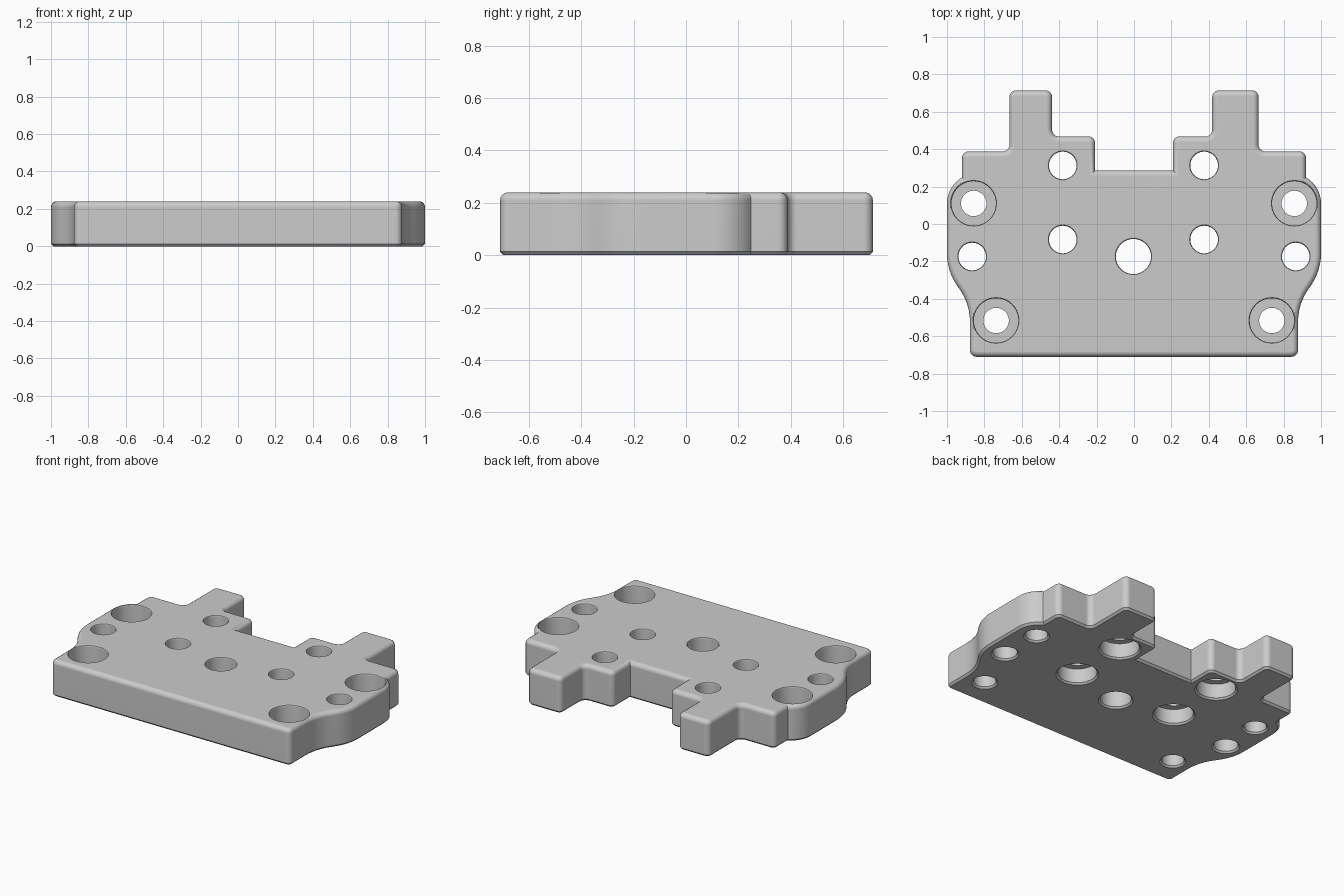
import bpy, bmesh, math
from mathutils import Vector

cube = bpy.data.objects.get("Cube")
if cube:
    bpy.data.objects.remove(cube, do_unlink=True)

HEIGHT, ROUND, CHAMFER = 0.24, 0.03, 0.013

grey = bpy.data.materials.new("plain grey")
grey.use_nodes = True
colour = (0.6, 0.6, 0.6, 1)
grey.diffuse_color = colour
grey.node_tree.nodes["Principled BSDF"].inputs["Base Color"].default_value = colour


def fillet(corners, steps=6):
    """Round each (x, y, radius) corner of a closed outline."""
    out = []
    for i, (x, y, r) in enumerate(corners):
        p = Vector((x, y))
        if r == 0:
            out.append(p)
            continue
        a = (Vector(corners[i - 1][:2]) - p).normalized()
        b = (Vector(corners[(i + 1) % len(corners)][:2]) - p).normalized()
        half = math.acos(a.dot(b)) / 2
        centre = p + (a + b).normalized() * r / math.sin(half)
        start = p + a * r / math.tan(half) - centre
        end = p + b * r / math.tan(half) - centre
        sweep = math.pi - 2 * half
        for k in range(steps + 1):
            t = sweep * k / steps
            out.append(centre + (start * math.sin(sweep - t) + end * math.sin(t))
                       / math.sin(sweep))
    return out


def inset(points, d):
    """Move a counter-clockwise outline inwards by d."""
    out = []
    for i, p in enumerate(points):
        e1 = (p - points[i - 1]).normalized()
        e2 = (points[(i + 1) % len(points)] - p).normalized()
        n1, n2 = Vector((-e1.y, e1.x)), Vector((-e2.y, e2.x))
        out.append(p + (n1 + n2) * d / (1 + n1.dot(n2)))
    return out


def skin(bm, loops):
    """Join stacked loops of points with quads and cap both ends."""
    rings = [[bm.verts.new(p) for p in loop] for loop in loops]
    n = len(rings[0])
    for low, high in zip(rings, rings[1:]):
        for i in range(n):
            j = (i + 1) % n
            bm.faces.new((low[i], low[j], high[j], high[i]))
    bm.faces.new(rings[0][::-1])
    bm.faces.new(rings[-1])


def make_object(name, bm):
    bmesh.ops.recalc_face_normals(bm, faces=bm.faces)
    mesh = bpy.data.meshes.new(name)
    bm.to_mesh(mesh)
    bm.free()
    obj = bpy.data.objects.new(name, mesh)
    bpy.context.collection.objects.link(obj)
    mesh.materials.append(grey)
    return obj


def half_outline(prong_inner):
    """One side of the plate, from the front corner to the rear notch."""
    r = 0.035
    side = [(0.877, -0.71, r), (0.877, -0.43, 0.3), (1.0, -0.25, 0.3)]
    for k in range(9):  # round lobe beside the rear screw
        t = math.radians(60 * k / 8)
        side.append((0.84 + 0.16 * math.cos(t), 0.11 + 0.16 * math.sin(t), 0))
    return side + [(0.92, 0.388, r), (0.666, 0.388, r), (0.666, 0.714, r),
                   (prong_inner, 0.714, r), (prong_inner, 0.468, r),
                   (0.208, 0.468, r), (0.208, 0.286, 0)]


# Plate body with rounded top edge and chamfered bottom edge
left, right = half_outline(0.418), half_outline(0.438)
outline = fillet(left + [(-x, y, r) for x, y, r in reversed(right)])
levels = [(0, CHAMFER), (CHAMFER, 0)]
for k in range(5):
    t = math.pi / 2 * k / 4
    levels.append((HEIGHT - ROUND + ROUND * math.sin(t), ROUND * (1 - math.cos(t))))
bm = bmesh.new()
skin(bm, [[(p.x, p.y, z) for p in inset(outline, d)] for z, d in levels])
plate = make_object("mounting_plate", bm)


# Holes: lathed cutters, each with a bottom radius, a top radius and a step height
def add_hole(bm, x, y, low, high, step=None):
    c, over = 0.011, 0.02
    profile = [(low + c, -over), (low + c, 0), (low, c)]
    if step:
        profile += [(low, step), (high, step)]
    profile += [(high, HEIGHT - c), (high + c * 0.3, HEIGHT - c * 0.3),
                (high + c, HEIGHT), (high + c, HEIGHT + over)]
    n = 40
    skin(bm, [[(x + r * math.cos(2 * math.pi * i / n),
                y + r * math.sin(2 * math.pi * i / n), z) for i in range(n)]
              for r, z in profile])


bm = bmesh.new()
add_hole(bm, -0.003, -0.174, 0.094, 0.094)
for s in (-1, 1):
    add_hole(bm, s * 0.865, -0.174, 0.074, 0.074)
    for x, y in ((0.857, 0.11), (0.737, -0.516)):   # recessed from above
        add_hole(bm, s * x, y, 0.068, 0.119, 0.1)
    for y in (0.313, -0.083):                       # recessed from below
        add_hole(bm, s * 0.378 - 0.003, y, 0.118, 0.074, 0.105)
cutter = make_object("hole_cutter", bm)
cutter.hide_render = True

cut = plate.modifiers.new("holes", "BOOLEAN")
cut.operation, cut.solver, cut.object = "DIFFERENCE", "EXACT", cutter
bpy.context.view_layer.update()
finished = bpy.data.meshes.new_from_object(
    plate.evaluated_get(bpy.context.evaluated_depsgraph_get()))
plate.modifiers.clear()
plate.data = finished
bpy.data.objects.remove(cutter, do_unlink=True)

# Smooth fillets, crisp flat faces
for o in bpy.context.selected_objects:
    o.select_set(False)
plate.select_set(True)
bpy.context.view_layer.objects.active = plate
bpy.ops.object.shade_smooth_by_angle(angle=math.radians(30))
weighted = plate.modifiers.new("weighted normals", "WEIGHTED_NORMAL")
weighted.keep_sharp = True
